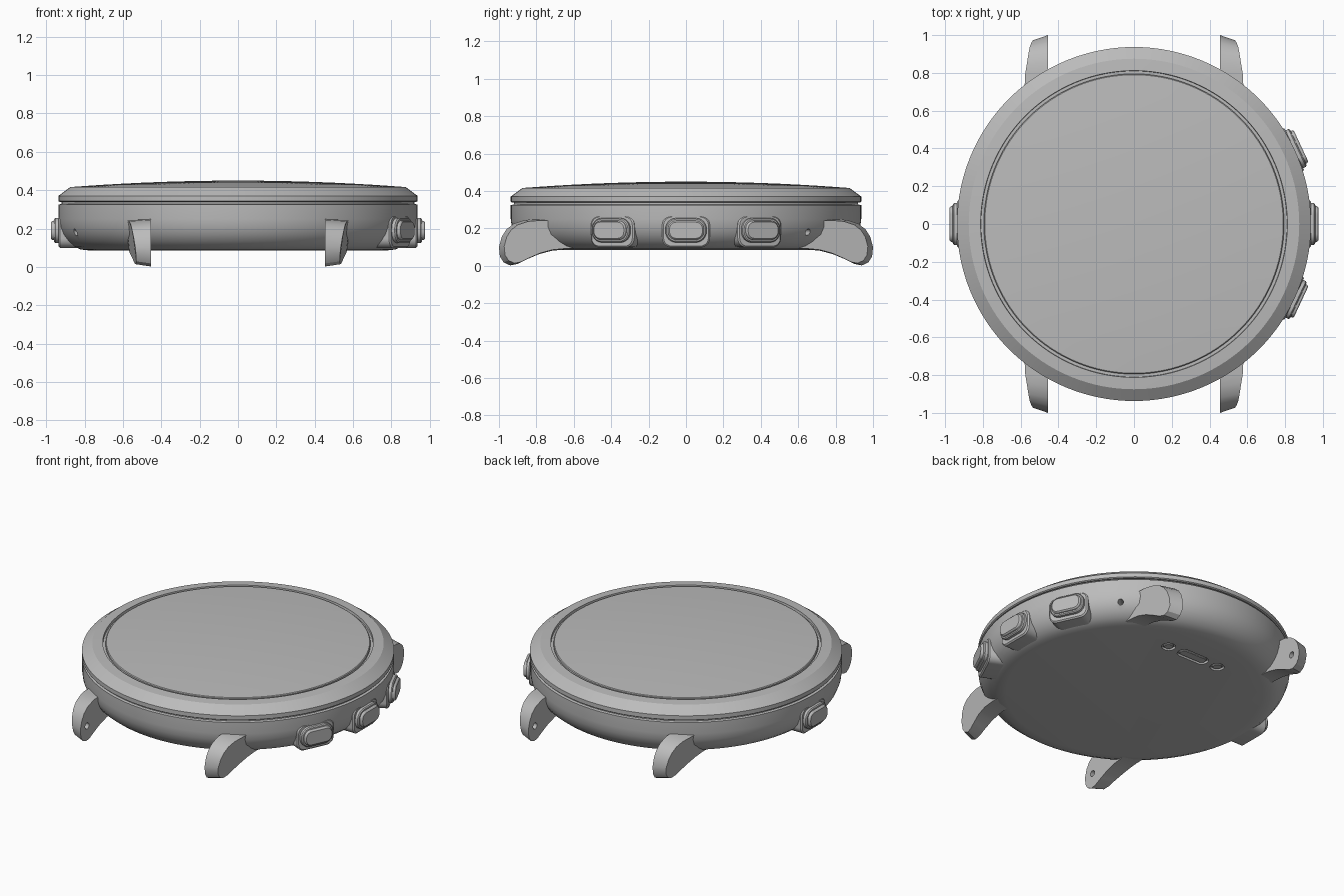
import bpy, bmesh, math
from mathutils import Matrix, Vector

cube = bpy.data.objects.get("Cube")
if cube:
    bpy.data.objects.remove(cube, do_unlink=True)

grey = bpy.data.materials.new("satin grey")
grey.use_nodes = True
grey.diffuse_color = (0.5, 0.5, 0.5, 1)
grey.node_tree.nodes["Principled BSDF"].inputs["Base Color"].default_value = (0.5, 0.5, 0.5, 1)


def finish(bm, name):
    bmesh.ops.recalc_face_normals(bm, faces=bm.faces)
    mesh = bpy.data.meshes.new(name)
    bm.to_mesh(mesh)
    bm.free()
    mesh.materials.append(grey)
    obj = bpy.data.objects.new(name, mesh)
    bpy.context.collection.objects.link(obj)
    smooth(obj)
    return obj


def smooth(obj):
    bpy.ops.object.select_all(action="DESELECT")
    obj.select_set(True)
    bpy.context.view_layer.objects.active = obj
    bpy.ops.object.shade_smooth_by_angle(angle=math.radians(25))


def loft(name, rings, matrix=Matrix()):
    """Closed skin through rings of equal point count, capped at both ends."""
    bm = bmesh.new()
    loops = [[bm.verts.new(matrix @ Vector(p)) for p in ring] for ring in rings]
    n = len(loops[0])
    for a, b in zip(loops, loops[1:]):
        for i in range(n):
            j = (i + 1) % n
            bm.faces.new((a[i], a[j], b[j], b[i]))
    bm.faces.new(loops[0][::-1])
    bm.faces.new(loops[-1])
    return finish(bm, name)


def lathe(name, profile, steps=128):
    turn = [2 * math.pi * i / steps for i in range(steps)]
    return loft(name, [[(r * math.cos(t), r * math.sin(t), z) for t in turn] for r, z in profile])


def slot_ring(x, width, height, radius):
    """Rounded rectangle in the yz plane."""
    ring = []
    for k, (sy, sz) in enumerate(((1, 1), (-1, 1), (-1, -1), (1, -1))):
        for i in range(9):
            t = math.pi / 2 * (k + i / 8)
            ring.append((x, sy * (width / 2 - radius) + radius * math.cos(t),
                         sz * (height / 2 - radius) + radius * math.sin(t)))
    return ring


def slot(name, steps, width, height, radius, matrix):
    """Rounded bar along x; steps are (x, inset)."""
    return loft(name, [slot_ring(x, width - 2 * d, height - 2 * d, radius - d)
                       for x, d in steps], matrix)


def cut(target, cutter):
    mod = target.modifiers.new("cut", "BOOLEAN")
    mod.object = cutter
    mod.solver = "EXACT"
    bpy.context.view_layer.objects.active = target
    bpy.ops.object.modifier_apply(modifier=mod.name)
    bpy.data.objects.remove(cutter, do_unlink=True)
    smooth(target)


def spin(degrees, z):
    return Matrix.Translation((0, 0, z)) @ Matrix.Rotation(math.radians(degrees), 4, "Z")


# Case: bowl with an upright wall
bowl = [(0.78 + 0.157 * math.sin(t), 0.25 - 0.165 * math.cos(t))
        for t in (math.radians(15 * i) for i in range(1, 7))]
case = lathe("case", [(0.77, 0.085)] + bowl + [(0.937, 0.325), (0.92, 0.328), (0.92, 0.345)])


# Bezel and domed glass, parted by a narrow groove
def dome(r):
    return 0.45 - 0.034 * (r / 0.875) ** 2


lathe("bezel", [(0.8, 0.338), (0.93, 0.338), (0.937, 0.343), (0.937, 0.37), (0.875, dome(0.875)),
                (0.845, dome(0.845)), (0.812, dome(0.812)), (0.81, 0.405), (0.78, 0.405)])
lathe("glass", [(0.795, 0.35), (0.795, dome(0.795) - 0.004), (0.79, dome(0.79))]
      + [(r / 10, dome(r / 10)) for r in range(7, 0, -1)] + [(0.01, 0.45)])

# Small round ports in the case wall
for angle in (45, 203):
    cut(case, slot("port_cutter", [(0.84, 0), (1, 0)], 0.034, 0.034, 0.0169, spin(angle, 0.18)))

# Charging contacts sunk into the underside
for name, x, width in (("left_pin", 0.19, 0.085), ("right_pin", -0.19, 0.085), ("sensor", 0, 0.22)):
    face_up = Matrix.Translation((x, 0.55, 0.085)) @ Matrix.Rotation(math.pi / 2, 4, "Y") \
        @ Matrix.Rotation(0, 4, "X")
    cut(case, slot(name + "_cutter", [(-0.015, 0), (0.02, 0)], 0.085, width, 0.042,
                   face_up) if name == "sensor" else
        slot(name + "_cutter", [(-0.015, 0), (0.02, 0)], width, width, 0.042, face_up))
    slot(name, [(-0.03, 0), (-0.004, 0), (0, 0.005)], 0.06, width - 0.025, 0.029, face_up)

# Push buttons on their housings
for name, angle in (("upper_button", 25), ("middle_button", 0), ("lower_button", -25),
                    ("side_button", 180)):
    slot(name + "_housing", [(0.7, 0), (0.928, 0), (0.936, 0.008)], 0.255, 0.17, 0.05,
         spin(angle, 0.183))
    slot(name, [(0.9, 0), (0.953, 0), (0.959, 0.006), (0.96, 0.014), (0.97, 0.016), (0.976, 0.022)],
         0.22, 0.13, 0.058, spin(angle, 0.19))

# Strap lugs: curved horns narrowing outwards
horn = [(0.6, 0.25), (0.8, 0.25), (0.86, 0.245), (0.92, 0.226), (0.96, 0.195), (0.985, 0.155),
        (1.0, 0.1), (0.995, 0.05), (0.975, 0.018), (0.94, 0.002), (0.9, 0.01), (0.85, 0.035),
        (0.79, 0.061), (0.72, 0.08), (0.65, 0.087), (0.6, 0.088)]


def horn_ring(shrink, x):
    ring = []
    for y, z in horn:
        y2, z2 = 0.65 + (y - 0.65) * shrink, 0.15 + (z - 0.15) * shrink
        side = x if x < 0.5 else x - 0.16 * max(0, y2 - 0.75) - 0.12 * max(0, 0.2 - z2)
        ring.append((side, y2, z2))
    return ring


for sx, side in ((1, "left"), (-1, "right")):
    for sy, end in ((1, "back"), (-1, "front")):
        flip = Matrix.Diagonal((sx, sy, 1, 1))
        lug = loft(f"{end}_{side}_lug", [horn_ring(1, 0.455), horn_ring(0.92, 0.583)], flip)
        hole = flip @ Matrix.Translation((0, 0.93, 0.1))
        cut(lug, slot("pin_hole_cutter", [(0.4, 0), (0.5, 0)], 0.04, 0.04, 0.0199, hole))
